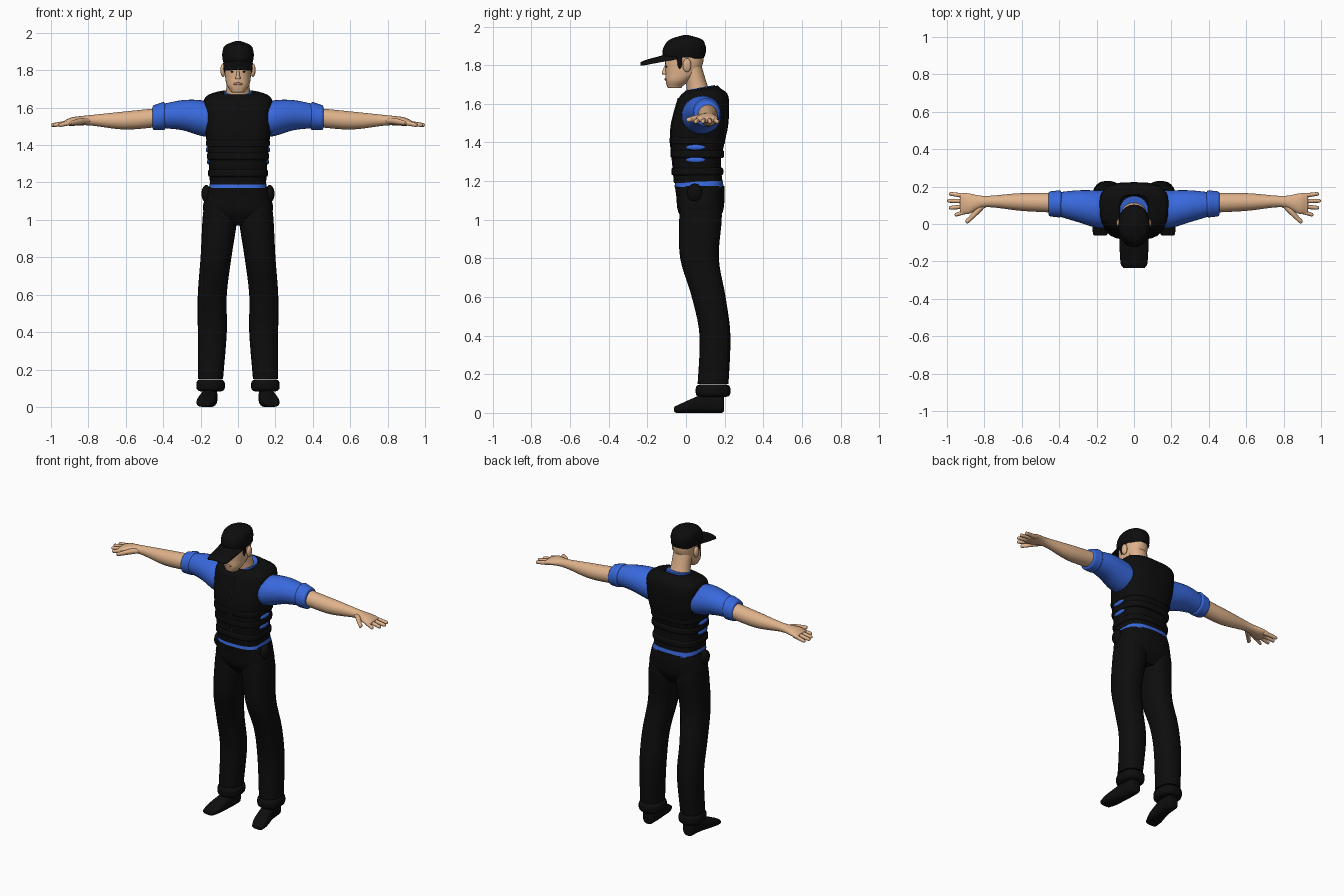
import bpy, bmesh, math
from mathutils import Vector

cube = bpy.data.objects.get("Cube")
if cube:
    bpy.data.objects.remove(cube, do_unlink=True)


def material(name, red, green, blue):
    mat = bpy.data.materials.new(name)
    mat.use_nodes = True
    colour = (red, green, blue, 1)
    mat.diffuse_color = colour
    shader = mat.node_tree.nodes["Principled BSDF"]
    shader.inputs["Base Color"].default_value = colour
    shader.inputs["Roughness"].default_value = 0.8
    return mat


BLACK = material("black cloth", 0.004, 0.004, 0.004)
BLUE = material("blue shirt", 0.04, 0.14, 0.72)
SKIN = material("skin", 0.74, 0.45, 0.26)
LIP = material("lips", 0.5, 0.24, 0.16)
GREY = material("zip grey", 0.04, 0.04, 0.04)
parts = []


def finish(name, bm, mat, mirror):
    bmesh.ops.recalc_face_normals(bm, faces=bm.faces)
    mesh = bpy.data.meshes.new(name)
    bm.to_mesh(mesh)
    bm.free()
    mesh.materials.append(mat)
    part = bpy.data.objects.new(name, mesh)
    bpy.context.collection.objects.link(part)
    if mirror:
        modifier = part.modifiers.new("Mirror", "MIRROR")
        modifier.use_mirror_merge = False
    parts.append(part)


def spline(rings, steps=5):
    """Smooth rows of numbers with a Catmull-Rom spline."""
    padded = [rings[0], *rings, rings[-1]]
    rows = []
    for group in zip(padded, padded[1:], padded[2:], padded[3:]):
        for step in range(steps):
            t = step / steps
            rows.append([b + t / 2 * (c - a + t * (2*a - 5*b + 4*c - d + t * (3*(b - c) + d - a)))
                         for a, b, c, d in zip(*group)])
    return rows + [list(rings[-1])]


def dome(ring, rim):
    """Round off an end by a signed distance along the axis."""
    place, left, right, low, high = ring
    for angle in (math.pi / 6, math.pi / 3, math.pi / 2):
        shrink = abs(rim) * (1 - math.cos(angle))
        yield [place + rim * math.sin(angle), left + shrink, right - shrink, low + shrink, high - shrink]


def loft(name, mat, axis, rings, power=2.0, mirror=False, rim=0.0, tilt=0.0, droop=0.0, sides=28):
    """Skin rings (position, a min, a max, b min, b max) along an axis."""
    rows = spline(rings)
    if rim:
        rows = [*reversed(list(dome(rows[0], -rim))), *rows, *dome(rows[-1], rim)]
    bm = bmesh.new()
    loops = []
    for index, (place, left, right, low, high) in enumerate(rows):
        lean = tilt * (index / len(rows)) ** 3
        loop = []
        for side in range(sides):
            angle = math.tau * side / sides
            c, s = math.cos(angle), math.sin(angle)
            a = (left + right) / 2 + (right - left) / 2 * math.copysign(abs(c) ** (2 / power), c)
            rise = (high - low) / 2 * math.copysign(abs(s) ** (2 / power), s)
            b = (low + high) / 2 + rise - droop * a * a
            along = place + lean * rise
            spot = {"x": (along, a, b), "y": (a, along, b), "z": (a, b, along)}[axis]
            loop.append(bm.verts.new(spot))
        loops.append(loop)
    for lower, upper in zip(loops, loops[1:]):
        for side in range(sides):
            bm.faces.new((lower[side - 1], lower[side], upper[side], upper[side - 1]))
    bm.faces.new(loops[0])
    bm.faces.new(loops[-1])
    finish(name, bm, mat, mirror)


def trunk(name, mat, rings, **options):
    """Upright symmetric loft from rings (height, half width, front, back)."""
    loft(name, mat, "z", [(z, -half, half, front, back) for z, half, front, back in rings], **options)


def ball(name, mat, centre, radii, mirror=False):
    bm = bmesh.new()
    bmesh.ops.create_uvsphere(bm, u_segments=20, v_segments=12, radius=1)
    for vert in bm.verts:
        vert.co = Vector(centre) + Vector(radii) * vert.co
    finish(name, bm, mat, mirror)


def scaled_ball(name, mat, centre, radii, mirror=False):
    bm = bmesh.new()
    bmesh.ops.create_uvsphere(bm, u_segments=20, v_segments=12, radius=1)
    bmesh.ops.scale(bm, vec=radii, verts=bm.verts)
    bmesh.ops.translate(bm, vec=centre, verts=bm.verts)
    finish(name, bm, mat, mirror)


ball = scaled_ball

# Vest with a rolled neck opening, a zip along its front, straps and side slots
vest = [(1.19, .15, -.06, .19), (1.3, .156, -.07, .18), (1.4, .165, -.08, .2), (1.5, .18, -.075, .22),
        (1.63, .185, -.04, .22), (1.67, .15, -.01, .18), (1.68, .08, 0, .16), (1.64, .08, 0, .15)]
trunk("vest", BLACK, vest, power=3, tilt=.3)
trunk("vest_zip", GREY, [(z, .002, front - .003, front + .003) for z, half, front, back in vest[:5]])
for height, half in ((1.25, .16), (1.34, .165), (1.41, .17)):
    trunk("vest_strap", BLACK, [(height + offset, half, .085 - half, half + .033) for offset in (-.01, .01)],
          power=3, rim=.01)
for height, side in ((1.31, .157), (1.375, .163)):
    ball("side_slot", BLUE, (side, .05, height), (.009, .05, .014), mirror=True)

# Shirt hem, collar, sleeves and rolled cuffs
trunk("shirt_hem", BLUE, [(1.17, .155, -.06, .195), (1.2, .15, -.055, .19)], power=3)
trunk("shirt_collar", BLUE, [(1.63, .076, .005, .15), (1.685, .076, .005, .15)], tilt=.3)
loft("sleeve", BLUE, "x", [(.13, -.02, .18, 1.44, 1.62), (.2, -.02, .18, 1.45, 1.64),
                           (.3, .01, .18, 1.48, 1.64), (.4, .04, .17, 1.49, 1.62)], mirror=True)
loft("sleeve_cuff", BLUE, "x", [(.4, .035, .18, 1.48, 1.63), (.445, .04, .175, 1.48, 1.615)],
     mirror=True, rim=.012)

# Arms, fingers and thumbs
loft("forearm", SKIN, "x", [(.4, .06, .165, 1.5, 1.6), (.6, .07, .165, 1.483, 1.58),
                            (.79, .09, .15, 1.505, 1.56), (.88, .055, .163, 1.503, 1.55),
                            (.92, .055, .167, 1.504, 1.535)], mirror=True, rim=.01)
for index in range(4):
    root, end, tip = .066 + .028 * index, .05 + .037 * index, .99 - .01 * (index - 2) ** 2
    loft("finger", SKIN, "x", [(.9, root - .013, root + .013, 1.505, 1.533),
                               (tip, end - .01, end + .01, 1.497, 1.518)], mirror=True, rim=.009, sides=12)
loft("thumb", SKIN, "x", [(.8, .085, .125, 1.515, 1.545), (.84, .045, .09, 1.51, 1.545),
                          (.89, .001, .03, 1.505, 1.53)], mirror=True, rim=.01, sides=14)

# Trousers: pelvis, legs, gathered hems and hip pouches
trunk("trouser_top", BLACK, [(.97, .1, .01, .15), (1.04, .183, -.04, .19), (1.12, .177, -.05, .2),
                             (1.176, .163, -.058, .198)], power=2.5)
loft("trouser_leg", BLACK, "z", [(.15, .08, .215, .06, .22), (.4, .06, .215, .07, .23),
                                 (.6, .06, .215, .03, .205), (.8, .035, .2, -.03, .17),
                                 (1, .005, .19, -.035, .185), (1.08, .01, .18, -.03, .18)],
     power=2.3, mirror=True)
loft("trouser_hem", BLACK, "z", [(height, .07, .223, .05, .23) for height in (.105, .125)],
     power=2.3, mirror=True, rim=.022)
ball("hip_pouch", BLACK, (.17, .045, 1.14), (.025, .04, .047), mirror=True)

# Shoes
loft("shoe", BLACK, "y", [(-.05, .14, .22, 0, .036), (0, .12, .22, 0, .06), (.1, .11, .195, 0, .1),
                          (.185, .11, .185, 0, .1)], power=2.6, mirror=True, rim=.012)

# Neck, head and face
trunk("neck", SKIN, [(1.62, .075, .01, .145), (1.7, .063, 0, .11), (1.8, .06, -.02, .08)])
trunk("head", SKIN, [(1.69, .04, -.098, -.02), (1.72, .06, -.105, .02), (1.76, .068, -.106, .065),
                     (1.82, .072, -.108, .09), (1.89, .072, -.1, .09)], power=2.3, rim=.008)
trunk("nose", SKIN, [(1.757, .014, -.126, -.09), (1.775, .009, -.121, -.09), (1.8, .007, -.11, -.09)],
      rim=.005, sides=14)
ball("lips", LIP, (0, -.104, 1.727), (.024, .007, .007))
ball("eye", BLACK, (.028, -.1, 1.792), (.012, .004, .004), mirror=True)
ball("ear", SKIN, (.08, .005, 1.8), (.014, .022, .036), mirror=True)

# Hair and sideburns
ball("hair", BLACK, (0, .037, 1.85), (.075, .06, .03))
ball("sideburn", BLACK, (.066, -.032, 1.825), (.012, .014, .045), mirror=True)

# Cap crown and brim
trunk("cap_crown", BLACK, [(1.84, .078, -.118, .094), (1.87, .084, -.122, .103), (1.905, .082, -.11, .1),
                           (1.935, .066, -.08, .08), (1.957, .01, -.01, .01)], power=2.2)
loft("cap_brim", BLACK, "y", [(-.23, -.06, .06, 1.803, 1.818), (-.2, -.073, .073, 1.812, 1.83),
                              (-.05, -.08, .08, 1.84, 1.87)], power=2.6, rim=.006, droop=3)

# Smooth shading with sharp edges kept
for part in parts:
    part.select_set(True)
bpy.context.view_layer.objects.active = parts[0]
bpy.ops.object.shade_smooth_by_angle(angle=math.radians(50))
